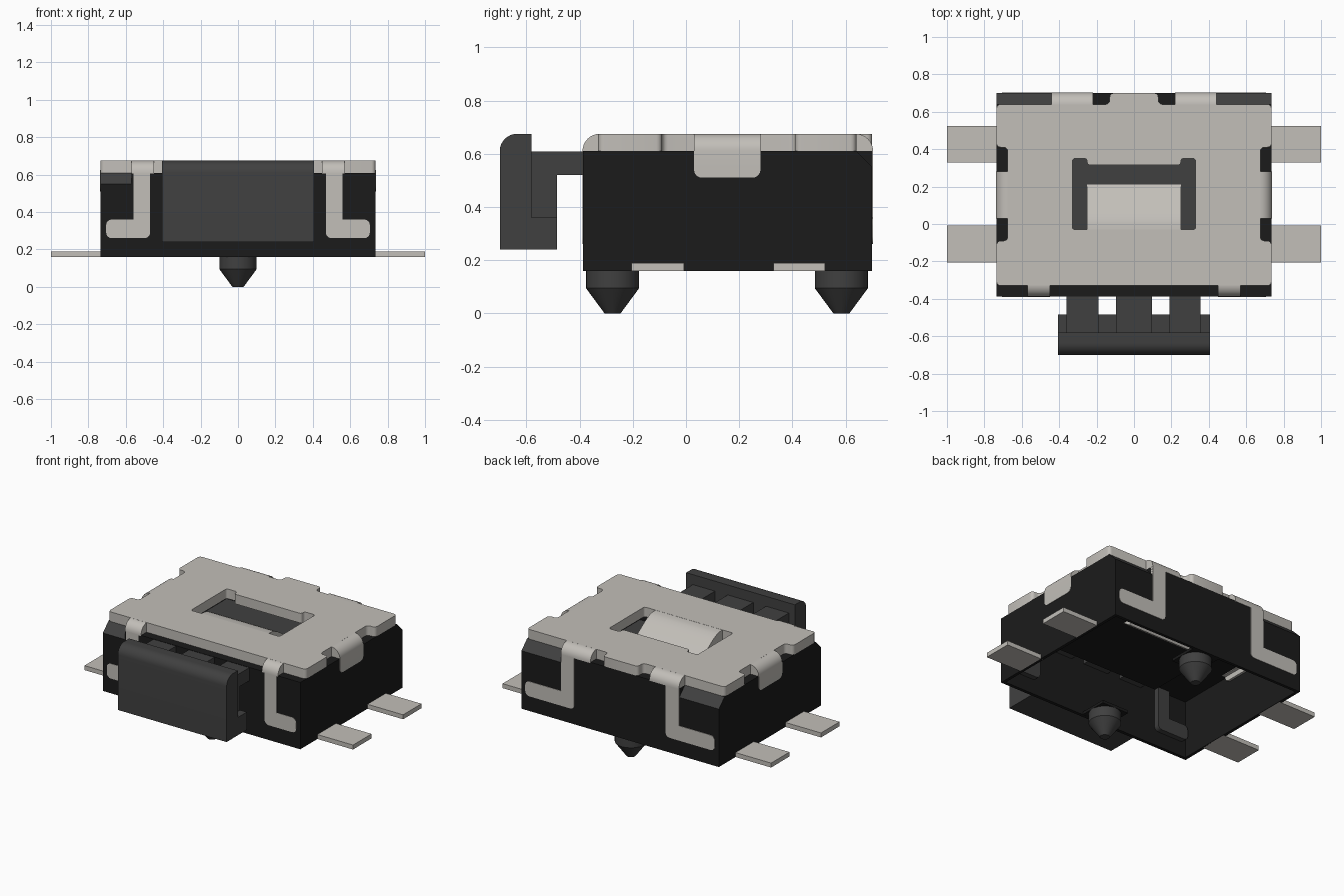
import bpy, bmesh, math

if "Cube" in bpy.data.objects:
    bpy.data.objects.remove(bpy.data.objects["Cube"])


def material(name, rgb, rough=0.6):
    m = bpy.data.materials.new(name)
    m.use_nodes = True
    m.diffuse_color = (*rgb, 1)
    node = m.node_tree.nodes["Principled BSDF"]
    node.inputs["Base Color"].default_value = (*rgb, 1)
    node.inputs["Roughness"].default_value = rough
    return m


METAL = material("warm grey metal", (0.54, 0.518, 0.483))
BLACK = material("black plastic", (0.011, 0.011, 0.011))
GREY = material("dark grey plastic", (0.051, 0.051, 0.051))


def prism(name, pts, axis, a, b, mat, round_edges=0.0):
    """Extrude a flat outline along an axis from a to b."""
    place = {"x": lambda p, t: (t, p[0], p[1]),
             "y": lambda p, t: (p[0], t, p[1]),
             "z": lambda p, t: (p[0], p[1], t)}[axis]
    bm = bmesh.new()
    lo = [bm.verts.new(place(p, a)) for p in pts]
    hi = [bm.verts.new(place(p, b)) for p in pts]
    bm.faces.new(lo)
    bm.faces.new(hi)
    n = len(pts)
    for i in range(n):
        bm.faces.new((lo[i], lo[(i + 1) % n], hi[(i + 1) % n], hi[i]))
    if round_edges:
        pairs = set(zip(lo, hi))
        long_edges = [e for e in bm.edges
                      if (e.verts[0], e.verts[1]) in pairs or (e.verts[1], e.verts[0]) in pairs]
        bmesh.ops.bevel(bm, geom=long_edges, offset=round_edges, segments=4,
                        profile=0.5, affect='EDGES')
    bmesh.ops.recalc_face_normals(bm, faces=bm.faces)
    me = bpy.data.meshes.new(name)
    bm.to_mesh(me)
    bm.free()
    me.materials.append(mat)
    ob = bpy.data.objects.new(name, me)
    bpy.context.collection.objects.link(ob)
    return ob


def box(name, x, y, z, mat, round_edges=0.0, axis="z"):
    x, y, z = sorted(x), sorted(y), sorted(z)
    u, v, w = {"x": (y, z, x), "y": (x, z, y), "z": (x, y, z)}[axis]
    pts = [(u[0], v[0]), (u[1], v[0]), (u[1], v[1]), (u[0], v[1])]
    return prism(name, pts, axis, w[0], w[1], mat, round_edges)


def select(ob):
    bpy.ops.object.select_all(action='DESELECT')
    ob.select_set(True)
    bpy.context.view_layer.objects.active = ob


def cut(ob, cutter):
    mod = ob.modifiers.new("cut", 'BOOLEAN')
    mod.operation = 'DIFFERENCE'
    mod.solver = 'EXACT'
    mod.object = cutter
    select(ob)
    bpy.ops.object.modifier_apply(modifier=mod.name)
    bpy.data.objects.remove(cutter)


def smooth(ob):
    select(ob)
    bpy.ops.object.shade_smooth_by_angle(angle=math.radians(35))


def arc(cx, cz, r, a0, a1, n=8):
    return [(cx + r * math.cos(math.radians(a0 + (a1 - a0) * i / n)),
             cz + r * math.sin(math.radians(a0 + (a1 - a0) * i / n))) for i in range(n + 1)]


def bent_tab(name, side, edge, bottom, axis, a, b):
    """Sheet metal strip bending from the lid down over a wall."""
    r = 0.065
    outer = arc(edge - r, 0.61, r, 90, 0) + [(edge, bottom)]
    inner = [(edge - 0.06, bottom), (edge - 0.06, 0.61), (edge - r - 0.02, 0.615),
             (edge - r - 0.02, 0.675)]
    return prism(name, [(side * u, z) for u, z in outer + inner], axis, a, b, METAL)


# Thin-walled housing, open underneath, with chamfered upper corners
body = box("housing", (-0.735, 0.735), (-0.387, 0.70), (0.16, 0.61), BLACK)
for x0, x1, y, s in ((0.44, 0.8, 0.70, 1), (-0.8, -0.44, 0.70, 1), (-0.8, -0.57, -0.387, -1)):
    wedge = [(y + s * 0.04, 0.51), (y + s * 0.04, 0.65), (y - s * 0.10, 0.65)]
    cut(body, prism("wedge", wedge, "x", x0, x1, BLACK))
cut(body, box("cavity", (-0.715, 0.715), (-0.365, 0.68), (0.1, 0.55), BLACK))
cut(body, box("top_opening", (-0.4, 0.4), (-0.08, 0.45), (0.5, 0.7), BLACK))
body.data.materials.clear()
body.data.materials.append(BLACK)
body.data.materials.append(GREY)
for p in body.data.polygons:
    p.material_index = 1 if 0.3 < p.normal.z < 0.9 else 0

# Locating pegs on thin plates that tie them to the walls
for label, y in (("front", -0.276), ("back", 0.584)):
    box(label + "_peg_plate", (-0.1, 0.1), (y - 0.1, y + 0.1), (0.161, 0.18), BLACK)
    bm = bmesh.new()
    for r1, r2, z0, z1 in ((0.1, 0.1, 0.095, 0.17), (0.03, 0.1, 0.0, 0.095)):
        geo = bmesh.ops.create_cone(bm, cap_ends=True, segments=32, radius1=r1,
                                    radius2=r2, depth=z1 - z0)
        bmesh.ops.translate(bm, verts=geo["verts"], vec=(0, y, (z0 + z1) / 2))
    me = bpy.data.meshes.new(label + "_peg")
    bm.to_mesh(me)
    bm.free()
    me.materials.append(GREY)
    peg = bpy.data.objects.new(label + "_peg", me)
    bpy.context.collection.objects.link(peg)
    smooth(peg)

# Metal lid with notched outline and a slot round the spring tongue
half = [(0.13, 0.70), (0.13, 0.64), (0.735, 0.64), (0.735, 0.41), (0.675, 0.41),
        (0.675, -0.09), (0.735, -0.09), (0.735, -0.33)]
outline = half + [(-x, y) for x, y in reversed(half)]
lid = prism("lid", outline, "z", 0.61, 0.675, METAL, 0.022)
slot = [(-0.33, -0.03), (0.33, -0.03), (0.33, 0.35), (0.25, 0.35),
        (0.25, 0.315), (-0.25, 0.315), (-0.25, 0.35), (-0.33, 0.35)]
cut(lid, prism("slot", slot, "z", 0.55, 0.75, METAL, 0.015))
smooth(lid)
tongue = prism("spring_tongue",
               [(-0.05, 0.675), (0.0, 0.673), (0.03, 0.666), (0.07, 0.647), (0.287, 0.50),
                (0.257, 0.46), (0.04, 0.605), (-0.05, 0.61)], "x", -0.25, 0.25, METAL)
smooth(tongue)

# Bent side clips and L-shaped legs, mirrored left and right
for s, label in ((1, "left"), (-1, "right")):
    clip = bent_tab(label + "_clip", s, 0.738, 0.545, "y", 0.03, 0.28)
    smooth(clip)
    smooth(box(label + "_clip_tip", (s * 0.70, s * 0.738), (0.03, 0.28), (0.51, 0.59),
               METAL, 0.03, "x"))
    for end, d, edge, x0, x1, wide in (("front", -1, 0.389, 0.47, 0.56, (0.45, 0.57)),
                                       ("back", 1, 0.703, 0.34, 0.44, (0.22, 0.44))):
        name = label + "_" + end
        smooth(bent_tab(name + "_bend", d, edge, 0.605, "x", s * wide[0], s * wide[1]))
        # Each leg lies in a plastic socket that shows inside the housing
        for part, y0, y1, mat in (("leg", edge - 0.015, edge, METAL),
                                  ("socket", edge - 0.06, edge - 0.014, GREY)):
            wall = (d * y0, d * y1)
            box(name + "_" + part, (s * x0, s * x1), wall, (0.31, 0.61 if mat is METAL else 0.56),
                mat)
            smooth(box(name + "_" + part + "_foot", (s * x0, s * 0.705), wall, (0.26, 0.36),
                       mat, 0.03, "y"))
    # Solder leads
    for end, y0, y1 in (("front", -0.205, -0.008), ("back", 0.328, 0.523)):
        box(label + "_" + end + "_lead", (s * 0.718, s * 1.0), (y0, y1), (0.16, 0.19), METAL)

# Push button: rounded face, lower ledge, three arms and an inner slide plate
face = [(-0.70, 0.24), (-0.58, 0.24), (-0.58, 0.675)] + arc(-0.635, 0.61, 0.065, 90, 180)
smooth(prism("button_face", face, "x", -0.405, 0.405, GREY))
box("button_ledge", (-0.405, 0.405), (-0.58, -0.485), (0.24, 0.36), GREY)
for i, (x0, x1) in enumerate(((-0.36, -0.19), (-0.095, 0.095), (0.19, 0.355))):
    arm = [(-0.58, 0.36), (-0.485, 0.36), (-0.485, 0.52), (-0.29, 0.52),
           (-0.29, 0.608), (-0.58, 0.608)]
    prism("button_arm_%d" % (i + 1), arm, "x", x0, x1, GREY)
box("button_slide", (-0.41, 0.41), (-0.09, 0.46), (0.52, 0.551), GREY)
box("slide_tray", (-0.42, 0.42), (-0.30, 0.47), (0.50, 0.521), BLACK)
